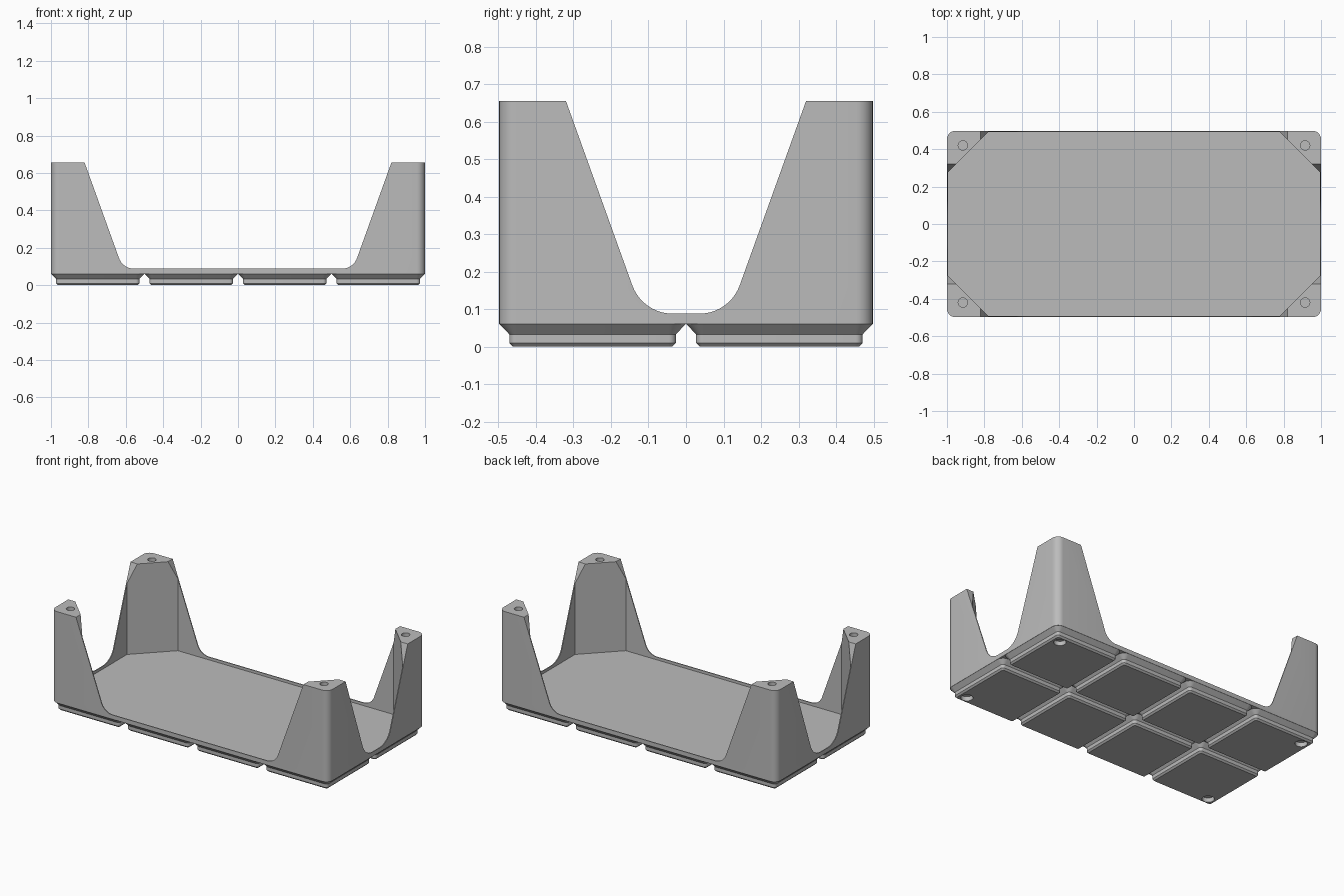
import bpy, bmesh, math
from mathutils import Vector

cube = bpy.data.objects.get("Cube")
if cube:
    bpy.data.objects.remove(cube)

HX, HY, TOP, RIM, BASE, FLOOR = 1.0, 0.498, 0.655, 0.088, 0.06, 0.07
WALL, RADIUS = 0.006, 0.045

grey = bpy.data.materials.new("mid grey")
grey.use_nodes = True
grey.diffuse_color = (0.5, 0.5, 0.5, 1)
grey.node_tree.nodes["Principled BSDF"].inputs["Base Color"].default_value = (0.5, 0.5, 0.5, 1)


def loft(name, rings):
    """Closed solid through a stack of matching point rings."""
    bm = bmesh.new()
    loops = [[bm.verts.new(p) for p in ring] for ring in rings]
    n = len(loops[0])
    for a, b in zip(loops, loops[1:]):
        for i in range(n):
            j = (i + 1) % n
            bm.faces.new((a[i], a[j], b[j], b[i]))
    bm.faces.new(loops[0][::-1])
    bm.faces.new(loops[-1])
    bmesh.ops.recalc_face_normals(bm, faces=bm.faces)
    mesh = bpy.data.meshes.new(name)
    bm.to_mesh(mesh)
    bm.free()
    mesh.materials.append(grey)
    obj = bpy.data.objects.new(name, mesh)
    bpy.context.collection.objects.link(obj)
    return obj


def rounded_ring(hx, hy, r, z, cx=0, cy=0, steps=8):
    ring = []
    for q, (sx, sy) in enumerate(((1, 1), (-1, 1), (-1, -1), (1, -1))):
        for k in range(steps + 1):
            a = math.pi / 2 * (q + k / steps)
            ring.append((cx + sx * (hx - r) + r * math.cos(a),
                         cy + sy * (hy - r) + r * math.sin(a), z))
    return ring


def cut(obj, cutter):
    cutter.hide_render = True
    mod = obj.modifiers.new("cut", 'BOOLEAN')
    mod.operation, mod.solver, mod.object = 'DIFFERENCE', 'EXACT', cutter
    bpy.context.view_layer.objects.active = obj
    bpy.ops.object.modifier_apply(modifier=mod.name)
    bpy.data.objects.remove(cutter)


def opening(half_top, tangent, steps=10):
    """Flared opening profile with filleted bottom corners."""
    slope = 0.36
    top = Vector((half_top + slope * 0.1, TOP + 0.1))
    corner = Vector((half_top - slope * (TOP - RIM), RIM))
    up = (top - corner).normalized()
    start, end = corner + up * tangent, corner - Vector((tangent, 0))
    # circular fillet between the sloping side and the flat rim
    turn = math.pi - up.angle(Vector((-1, 0)))
    r = tangent / math.tan(turn / 2)
    centre = end + Vector((0, r))
    side = [top]
    for k in range(steps + 1):
        a = -math.pi / 2 + turn * (1 - k / steps)
        side.append(centre + r * Vector((math.cos(a), math.sin(a))))
    return [(p.x, p.y) for p in side] + [(-p.x, p.y) for p in reversed(side)]


def round_hole(x, y, r, z0, z1):
    return loft("hole_cutter", [rounded_ring(r, r, r * 0.999, z, x, y) for z in (z0, z1)])


def smooth(obj):
    bpy.ops.object.select_all(action='DESELECT')
    obj.select_set(True)
    bpy.context.view_layer.objects.active = obj
    bpy.ops.object.shade_smooth_by_angle(angle=math.radians(25))


# Tray with corner posts: solid block, hollowed with diagonal corners
tray = loft("tray_with_corner_posts",
            [rounded_ring(HX, HY, RADIUS, z) for z in (BASE, TOP)])
ix, iy, diagonal = HX - WALL, HY - WALL, 1.27
quarter = [(ix, diagonal - ix), (diagonal - iy, iy)]
octagon = (quarter + [(-x, y) for x, y in quarter[::-1]]
           + [(-x, -y) for x, y in quarter] + [(x, -y) for x, y in quarter[::-1]])
cut(tray, loft("cavity_cutter", [[(x, y, z) for x, y in octagon] for z in (FLOOR, 1)]))

# Flared openings in the long and short walls
cut(tray, loft("long_wall_cutter", [[(u, y, v) for u, v in opening(0.82, 0.06)] for y in (-1, 1)]))
cut(tray, loft("short_wall_cutter", [[(x, u, v) for u, v in opening(0.32, 0.08)] for x in (-2, 2)]))

# Holes in the post tops
HOLE_X, HOLE_Y = 0.915, 0.42
for sx in (-1, 1):
    for sy in (-1, 1):
        cut(tray, round_hole(sx * HOLE_X, sy * HOLE_Y, 0.025, TOP - 0.05, TOP + 0.05))
smooth(tray)

# Stepped feet, four by two, with a round recess under each outer corner
for i in range(4):
    for j in range(2):
        cx, cy = (i - 1.5) * 0.5, (j - 0.5) * HY
        hx, hy = 0.249, HY / 2 - 0.001
        steps = ((0.036, 0), (0.026, 0.01), (0.026, 0.033), (0, BASE))
        foot = loft(f"foot_{i + 1}_{j + 1}",
                    [rounded_ring(hx - d, hy - d, RADIUS - d, z, cx, cy) for d, z in steps])
        if i in (0, 3):
            cut(foot, round_hole(math.copysign(HOLE_X, cx), math.copysign(HOLE_Y, cy),
                                 0.036, -0.05, 0.028))
        smooth(foot)
